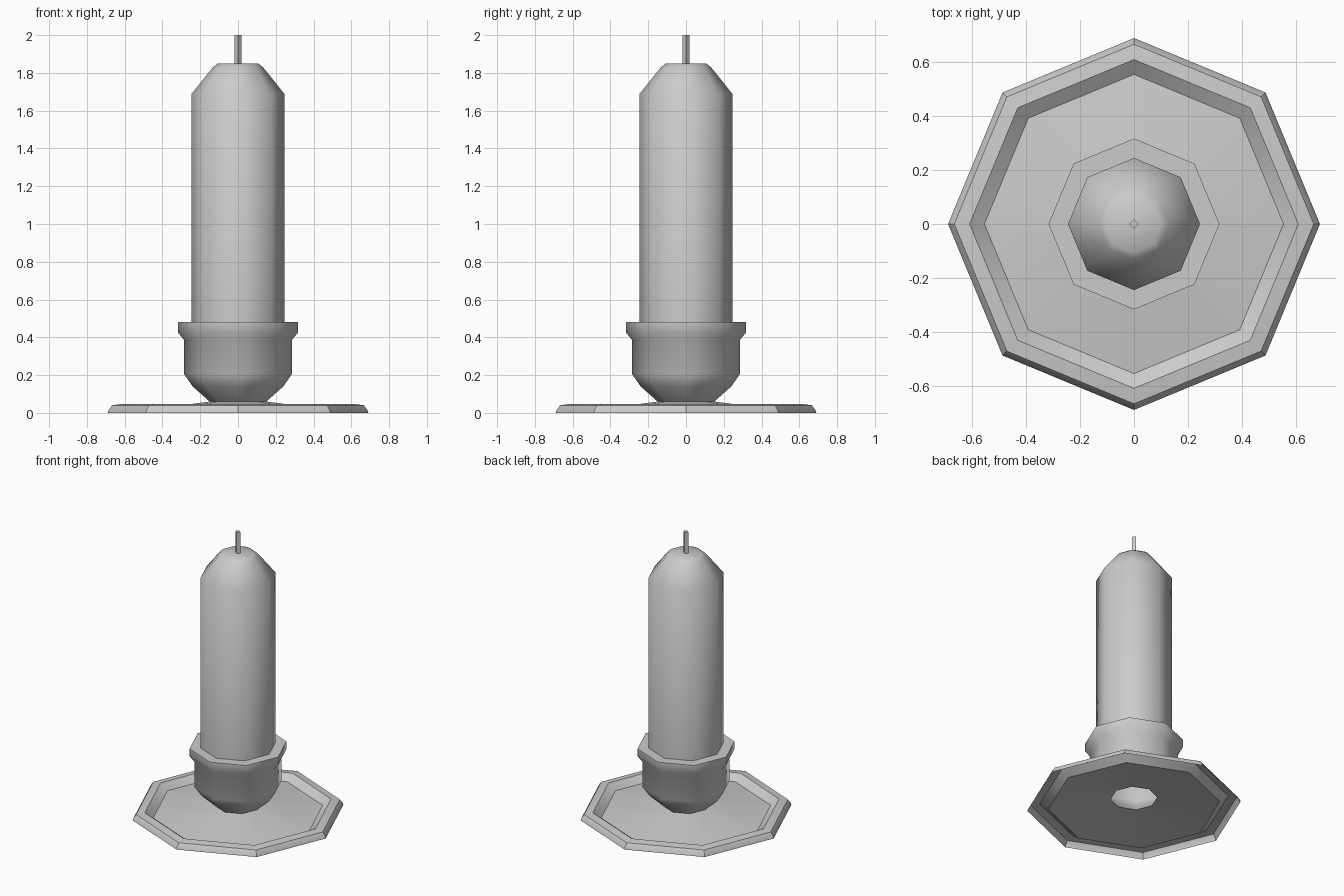
import bpy, bmesh, math

if "Cube" in bpy.data.objects:
    bpy.data.objects.remove(bpy.data.objects["Cube"])


def lathe(name, profile, sides, smooth_deg, cap_top=False):
    """Turn an (r, z) profile, listed from the outside/bottom up, around z."""
    bm = bmesh.new()
    rings = []
    for r, z in profile:
        rings.append([bm.verts.new((r * math.cos(math.tau * i / sides),
                                    r * math.sin(math.tau * i / sides), z))
                      for i in range(sides)])
    for low, high in zip(rings, rings[1:]):
        for i in range(sides):
            j = (i + 1) % sides
            bm.faces.new((low[i], low[j], high[j], high[i]))
    if cap_top:
        bm.faces.new(rings[-1])
    mesh = bpy.data.meshes.new(name)
    bm.to_mesh(mesh)
    bm.free()
    obj = bpy.data.objects.new(name, mesh)
    bpy.context.collection.objects.link(obj)
    bpy.ops.object.select_all(action='DESELECT')
    obj.select_set(True)
    bpy.context.view_layer.objects.active = obj
    bpy.ops.object.shade_smooth_by_angle(angle=math.radians(smooth_deg))
    return obj


# Thin octagonal dish: raised rim, floor rising to an open centre
lathe("dish", [(0.69, 0.0), (0.685, 0.015), (0.667, 0.04), (0.61, 0.048),
               (0.555, 0.007), (0.15, 0.06)], 8, 30)

# Cup with rounded bottom and flared collar
lathe("candle_cup", [(0.15, 0.06), (0.24, 0.14), (0.285, 0.205), (0.285, 0.385),
                     (0.317, 0.425), (0.317, 0.48), (0.245, 0.48)], 8, 46)

# Candle with tapered, softly rounded top
lathe("candle", [(0.245, 0.48), (0.245, 1.69), (0.13, 1.833), (0.105, 1.85)],
      8, 46, cap_top=True)

# Four-sided wick
lathe("wick", [(0.018, 1.85), (0.018, 2.0)], 4, 30, cap_top=True)
